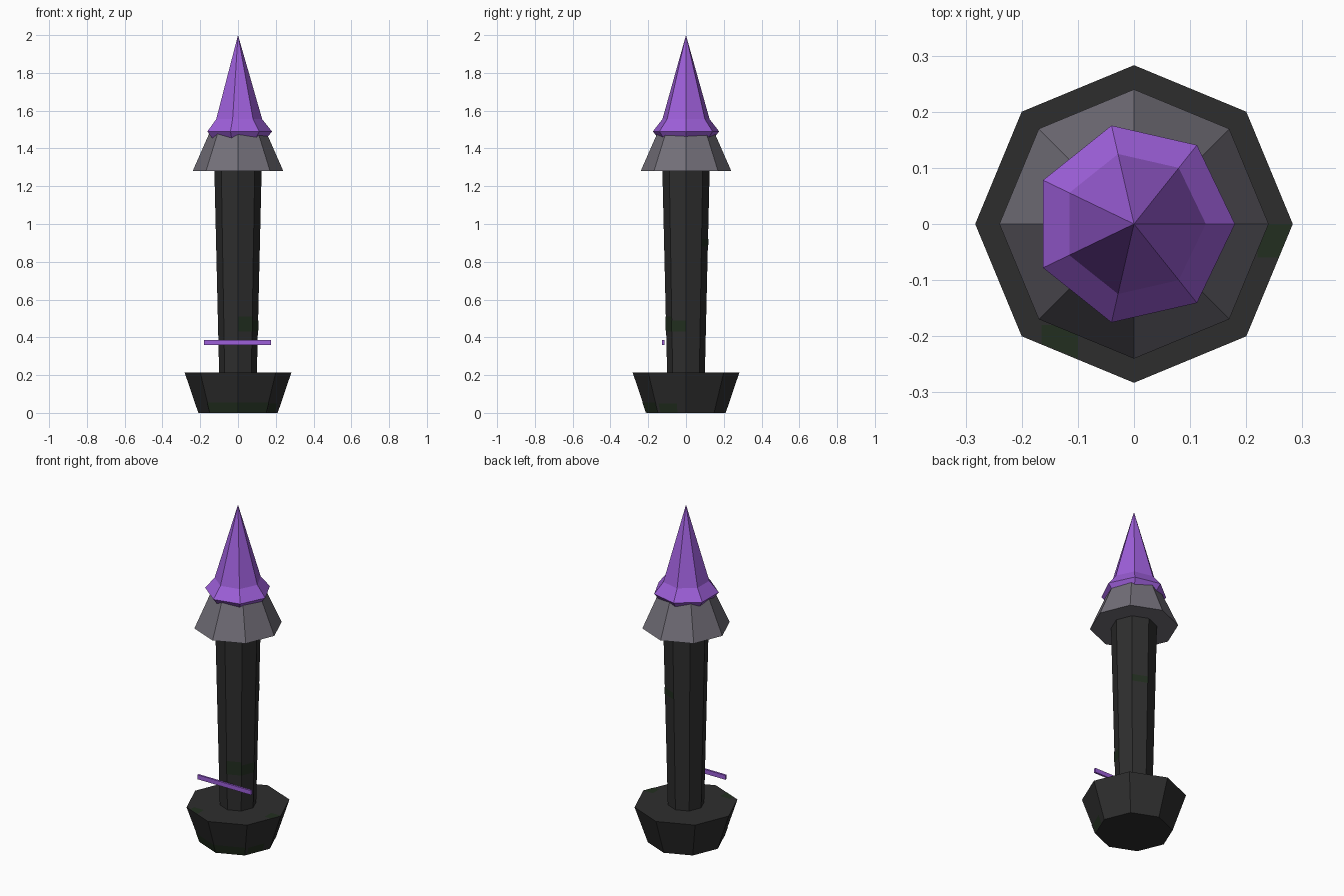
import bpy
import bmesh
from math import cos, sin, tau
from mathutils import Vector

if "Cube" in bpy.data.objects:
    bpy.data.objects.remove(bpy.data.objects["Cube"], do_unlink=True)


def make_material(name, rgb):
    mat = bpy.data.materials.new(name)
    mat.use_nodes = True
    color = (*rgb, 1)
    mat.diffuse_color = color
    mat.node_tree.nodes["Principled BSDF"].inputs["Base Color"].default_value = color
    return mat


charcoal = make_material("charcoal stone", (0.027, 0.027, 0.027))
grey = make_material("grey stone", (0.17, 0.16, 0.19))
purple = make_material("purple crystal", (0.34, 0.115, 0.70))
moss = make_material("dark moss", (0.016, 0.028, 0.014))


def finish(name, bm, mat):
    bmesh.ops.recalc_face_normals(bm, faces=bm.faces)
    mesh = bpy.data.meshes.new(name)
    bm.to_mesh(mesh)
    bm.free()
    mesh.materials.append(mat)
    obj = bpy.data.objects.new(name, mesh)
    bpy.context.collection.objects.link(obj)
    return obj


def ring_point(radius, z, i, sides):
    return Vector((radius * cos(tau * i / sides), radius * sin(tau * i / sides), z))


def lathe(name, profile, sides, mat):
    """Faceted solid from (radius, z) rings; a zero radius closes to a tip."""
    bm = bmesh.new()
    rings = []
    for radius, z in profile:
        count = sides if radius else 1
        rings.append([bm.verts.new(ring_point(radius, z, i, sides)) for i in range(count)])
    for low, high in zip(rings, rings[1:]):
        for i in range(sides):
            j = (i + 1) % sides
            if len(high) == 1:
                bm.faces.new((low[i], low[j], high[0]))
            else:
                bm.faces.new((low[i], low[j], high[j], high[i]))
    bm.faces.new(rings[0])
    if len(rings[-1]) > 1:
        bm.faces.new(rings[-1])
    return finish(name, bm, mat)


base_profile = [(0.21, 0), (0.283, 0.215)]
column_profile = [(0.10, 0.215), (0.125, 1.28)]

# Main stack: foot, shaft, collar and pointed crystal
lathe("base", base_profile, 8, charcoal)
lathe("column", column_profile, 8, charcoal)
lathe("collar", [(0.24, 1.28), (0.15, 1.485)], 8, grey)
lathe("crystal_spire", [(0.14, 1.44), (0.18, 1.49), (0.128, 1.555), (0, 2.0)], 7, purple)

# Thin bar floating in front of the shaft
bm = bmesh.new()
bmesh.ops.create_cube(bm, size=1)
bmesh.ops.scale(bm, vec=(0.354, 0.012, 0.026), verts=bm.verts)
bmesh.ops.translate(bm, vec=(-0.002, -0.121, 0.373), verts=bm.verts)
finish("front_bar", bm, purple)


def moss_patch(name, profile, side, z0, z1, u0=0.0, u1=1.0):
    """Thin moss sheet lying on one side of a tapered octagon."""
    (r0, h0), (r1, h1) = profile
    bm = bmesh.new()
    corners = []
    for u, z in ((u0, z0), (u1, z0), (u1, z1), (u0, z1)):
        radius = r0 + (r1 - r0) * (z - h0) / (h1 - h0) + 0.002
        a, b = (ring_point(radius, z, side + k, 8) for k in (0, 1))
        corners.append(bm.verts.new(a.lerp(b, u)))
    bm.faces.new(corners)
    obj = finish(name, bm, moss)
    if obj.data.polygons[0].normal.dot(ring_point(1, 0, side + 0.5, 8)) < 0:
        obj.data.flip_normals()


# Moss on the shaft and round the foot
moss_patch("column_moss_front", column_profile, 6, 0.43, 0.51)
moss_patch("column_moss_left", column_profile, 7, 0.43, 0.49)
moss_patch("column_moss_back", column_profile, 1, 0.88, 0.92)
moss_patch("base_moss_front_right", base_profile, 5, 0.002, 0.055)
moss_patch("base_moss_front_left", base_profile, 6, 0.002, 0.055)
moss_patch("base_moss_left", base_profile, 7, 0.002, 0.05, 0.1, 0.7)


def ledge_moss(name, corners):
    bm = bmesh.new()
    bm.faces.new([bm.verts.new((x, y, 0.217)) for x, y in corners])
    finish(name, bm, moss)


# Moss on top of the foot
ledge_moss("ledge_moss_left", [(0.22, -0.06), (0.258, -0.06), (0.281, 0), (0.22, 0)])
ledge_moss("ledge_moss_right", [(-0.165, -0.18), (-0.165, -0.213), (-0.1, -0.24), (-0.1, -0.18)])
